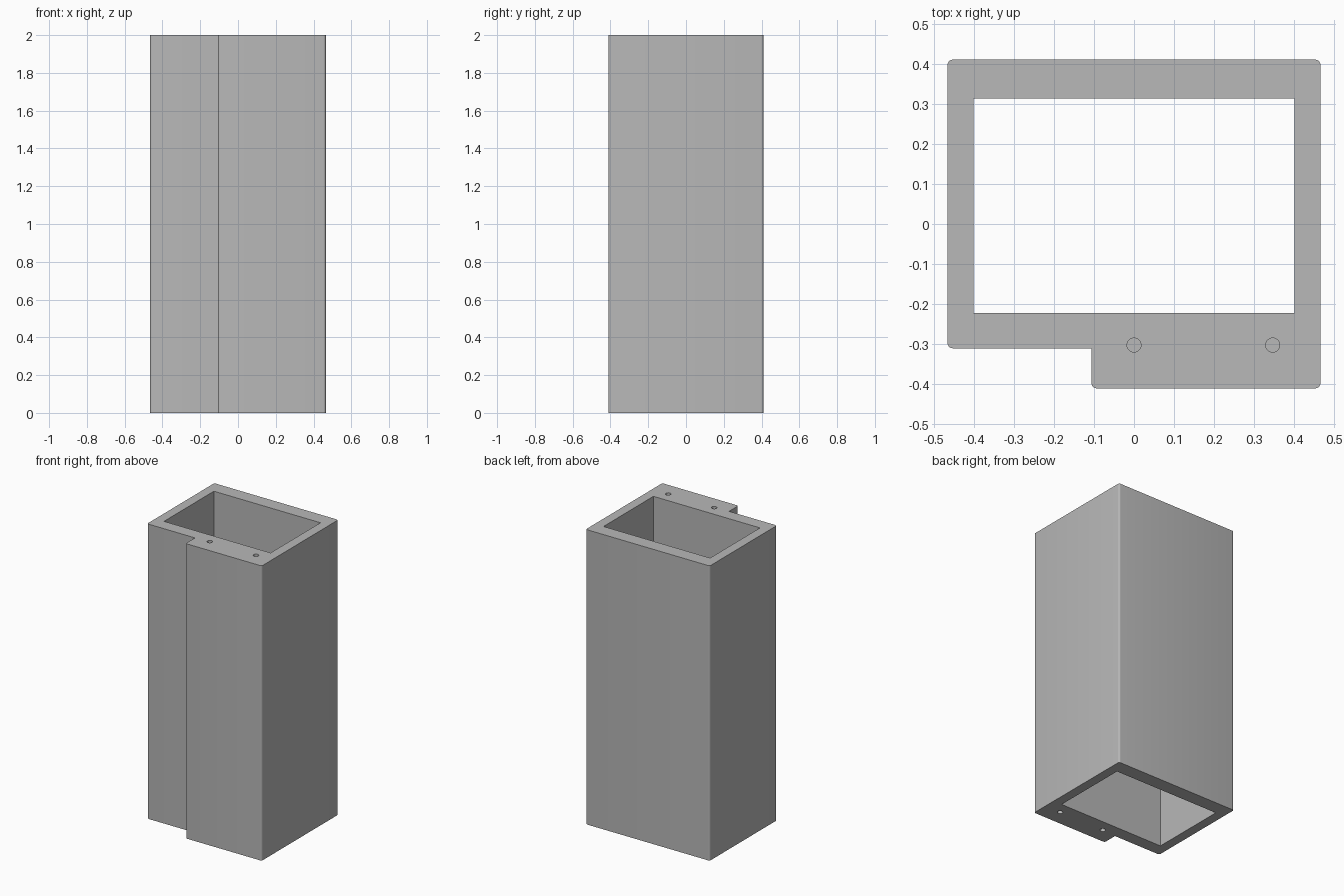
import bpy
import bmesh
from mathutils import Matrix, Vector

cube = bpy.data.objects.get("Cube")
if cube:
    bpy.data.objects.remove(cube, do_unlink=True)

HEIGHT = 2.0
HOLE_DEPTH = 0.2
HOLE_RADIUS = 0.0175

grey = bpy.data.materials.new("plain grey")
grey.use_nodes = True
grey.diffuse_color = (0.48, 0.48, 0.48, 1)
grey.node_tree.nodes["Principled BSDF"].inputs["Base Color"].default_value = grey.diffuse_color


def make_object(name, bm):
    bmesh.ops.recalc_face_normals(bm, faces=bm.faces)
    mesh = bpy.data.meshes.new(name)
    bm.to_mesh(mesh)
    bm.free()
    mesh.materials.append(grey)
    obj = bpy.data.objects.new(name, mesh)
    bpy.context.collection.objects.link(obj)
    return obj


def prism(name, outline, bottom, top, rounded=(), radius=0.013):
    """Extrude an outline upward, rounding the upright edges at the given corners."""
    bm = bmesh.new()
    base = [bm.verts.new((x, y, bottom)) for x, y in outline]
    face = bm.faces.new(base)
    result = bmesh.ops.extrude_face_region(bm, geom=[face], use_keep_orig=True)
    raised = [g for g in result["geom"] if isinstance(g, bmesh.types.BMVert)]
    bmesh.ops.translate(bm, verts=raised, vec=(0, 0, top - bottom))
    edges = [e for i in rounded for e in base[i].link_edges
             if e.other_vert(base[i]).co.z > bottom]
    if edges:
        bmesh.ops.bevel(bm, geom=edges, offset=radius, segments=5, profile=0.5,
                        affect="EDGES")
    return make_object(name, bm)


def cut(target, cutter):
    cutter.hide_render = True
    mod = target.modifiers.new("cut", "BOOLEAN")
    mod.operation = "DIFFERENCE"
    mod.solver = "EXACT"
    mod.object = cutter
    bpy.context.view_layer.objects.active = target
    bpy.ops.object.modifier_apply(modifier=mod.name)
    bpy.data.objects.remove(cutter, do_unlink=True)


# Stepped outer column; the inner corner of the step stays sharp
outline = [(-0.465, 0.41), (-0.465, -0.31), (-0.106, -0.31),
           (-0.106, -0.41), (0.465, -0.41), (0.465, 0.41)]
housing = prism("column_housing", outline, 0, HEIGHT, rounded=(0, 1, 3, 4, 5))

# Rectangular shaft right through the column
shaft = [(-0.4, 0.313), (-0.4, -0.222), (0.4, -0.222), (0.4, 0.313)]
cut(housing, prism("shaft_cutter", shaft, -0.1, HEIGHT + 0.1))

# Blind screw holes in both ends of the thick front wall
for x in (0, 0.346):
    for z in (0, HEIGHT):
        bm = bmesh.new()
        bmesh.ops.create_cone(bm, cap_ends=True, segments=32, radius1=HOLE_RADIUS,
                              radius2=HOLE_RADIUS, depth=HOLE_DEPTH * 2,
                              matrix=Matrix.Translation(Vector((x, -0.302, z))))
        cut(housing, make_object("screw_hole_cutter", bm))

# Smooth the rounded corners and holes, keeping hard edges crisp
bpy.ops.object.select_all(action="DESELECT")
housing.select_set(True)
bpy.context.view_layer.objects.active = housing
bpy.ops.object.shade_smooth_by_angle()
